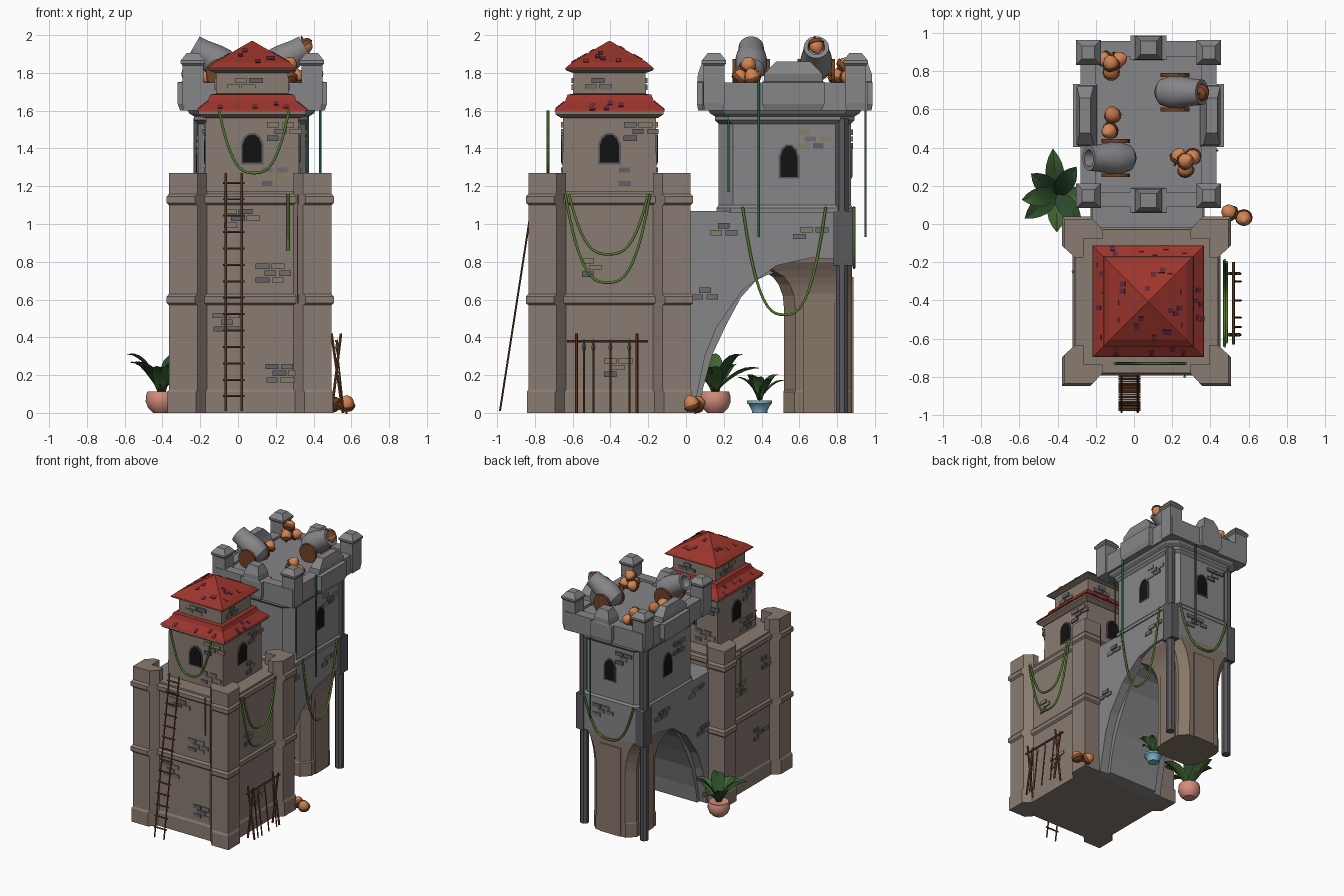
import bpy, bmesh, math, random
from mathutils import Matrix, Vector

if "Cube" in bpy.data.objects:
    bpy.data.objects.remove(bpy.data.objects["Cube"])
random.seed(4)
T = lambda *p: Matrix.Translation(p)
R = lambda deg, ax='Z': Matrix.Rotation(math.radians(deg), 4, ax)

def mat(name, *c):
    m = bpy.data.materials.new(name)
    m.diffuse_color = (*c, 1)
    m.use_nodes = True
    m.node_tree.nodes["Principled BSDF"].inputs["Base Color"].default_value = m.diffuse_color
    return m
TAN, LEGTAN = mat('tan_stone', .25, .20, .165), mat('leg_stone', .24, .18, .14)
GREY, DARK = mat('grey_stone', .24, .24, .25), mat('dark_stone', .10, .10, .11)
RED, PURPLE, BLACK = mat('roof_red', .33, .035, .025), mat('tile_dark', .13, .02, .04), mat('hole', .006, .006, .006)
WOOD, CAP, NUT = mat('wood', .16, .055, .02), mat('cap', .2, .06, .02), mat('nut', .65, .23, .09)
BRICKS = [mat('brick_grey', .12, .12, .13), mat('brick_tan', .25, .21, .14), mat('brick_mid', .16, .15, .15)]
GREENS = [mat('leaf_a', .05, .13, .03), mat('leaf_b', .025, .07, .025)]
VINE, VINE2 = mat('vine', .09, .2, .03), mat('vine_dark', .02, .12, .05)
PINK, BLUE = mat('pot_pink', .65, .27, .2), mat('pot_blue', .2, .45, .55)

def mesh(name, vs, fs, m, M=Matrix(), smooth=False):
    me = bpy.data.meshes.new(name)
    me.from_pydata([M @ Vector(v) for v in vs], [], fs)
    bm = bmesh.new(); bm.from_mesh(me)
    bmesh.ops.recalc_face_normals(bm, faces=bm.faces)
    bm.to_mesh(me); bm.free()
    me.materials.append(m)
    if smooth:
        me.shade_smooth(); me.set_sharp_from_angle(angle=.6)
    o = bpy.data.objects.new(name, me)
    bpy.context.collection.objects.link(o)
    return o

def loft(name, rings, m, M=Matrix(), smooth=False):
    n, k = len(rings[0]), len(rings)
    fs = [(i*n+j, i*n+(j+1) % n, (i+1)*n+(j+1) % n, (i+1)*n+j) for i in range(k-1) for j in range(n)]
    fs += [tuple(range(n))[::-1], tuple(range((k-1)*n, k*n))]
    return mesh(name, [v for r in rings for v in r], fs, m, M, smooth)

def lathe(name, prof, m, M=Matrix(), n=16, smooth=True):
    ring = lambda r, z: [(r*math.cos(2*math.pi*i/n), r*math.sin(2*math.pi*i/n), z) for i in range(n)]
    return loft(name, [ring(max(r, .0005), z) for r, z in prof], m, M, smooth)

def octo(cx, cy, hx, hy, c, z):
    p = [(hx, hy-c), (hx-c, hy), (c-hx, hy), (-hx, hy-c), (-hx, c-hy), (c-hx, -hy), (hx-c, -hy), (hx, c-hy)]
    return [(cx+x, cy+y, z) for x, y in p]

def square(cx, cy, hx, hy, z):
    return [(cx+a*hx, cy+b*hy, z) for a, b in ((1, 1), (-1, 1), (-1, -1), (1, -1))]

def box(name, M, sx, sy, sz, m):
    return loft(name, [square(0, 0, sx/2, sy/2, -sz/2), square(0, 0, sx/2, sy/2, sz/2)], m, M)

def block(name, x0, x1, y0, y1, z0, z1, m):
    return box(name, T((x0+x1)/2, (y0+y1)/2, (z0+z1)/2), x1-x0, y1-y0, z1-z0, m)

def along(p, q):
    return T(*p) @ (Vector(q)-Vector(p)).to_track_quat('Z', 'Y').to_matrix().to_4x4()

def rod(name, p, q, r, m, n=6):
    return lathe(name, [(r, 0), (r, (Vector(q)-Vector(p)).length)], m, along(p, q), n, False)

def tube(name, pts, r, m):
    cu = bpy.data.curves.new(name, 'CURVE')
    cu.dimensions = '3D'; cu.bevel_depth = r; cu.bevel_resolution = 1; cu.use_fill_caps = True
    s = cu.splines.new('POLY'); s.points.add(len(pts)-1)
    for a, p in zip(s.points, pts): a.co = (*p, 1)
    cu.materials.append(m)
    bpy.context.collection.objects.link(bpy.data.objects.new(name, cu))

def swag(p, q, sag):
    pts = [Vector(p).lerp(Vector(q), i/20) - Vector((0, 0, sag*(1-abs(i/10-1)**2.8))) for i in range(21)]
    tube('vine_swag', pts, .008, VINE)

# Front tower: footprint with flared corner piers, plinth and string courses in one loft
CX, CY = .065, -.405
def footprint(o, z):
    a, b, c, d = .43+o, .28+o, .23+o, .375+o
    q = [(d, c), (a, b), (a, a), (b, a), (c, d)]
    return [v for k in range(4) for v in [(R(90*k) @ Vector((x, y, 0))) + Vector((CX, CY, z)) for x, y in q]]
prof = [(0, .008), (.11, .008), (.125, 0), (.57, 0), (.582, .013), (.615, .013), (.63, 0),
        (1.1, 0), (1.112, .013), (1.145, .013), (1.16, 0), (1.175, 0)]
loft('front_tower', [footprint(o, z) for z, o in prof], TAN)
L = [(.43, .43), (.28, .43), (.23, .375), (.23, .33), (.33, .33), (.33, .23), (.375, .23), (.43, .28)]
for k in range(4):
    loft('corner_parapet', [[(x, y, z) for x, y in L] for z in (1.16, 1.27)], TAN, T(CX, CY, 0) @ R(90*k))

# Upper tower with two roofs
RX = .075
sq = lambda h, z: square(RX, CY, h, h, z)
loft('upper_tower', [sq(.25, 1.15), sq(.245, 1.6)], TAN)
loft('lower_eave', [sq(.255, 1.56), sq(.285, 1.58), sq(.285, 1.6)], LEGTAN)
loft('lower_roof', [sq(.292, 1.595), sq(.285, 1.61), sq(.235, 1.65), sq(.222, 1.685), sq(.19, 1.69)], RED)
loft('top_room', [sq(.193, 1.67), sq(.19, 1.83)], TAN)
loft('upper_eave', [sq(.195, 1.8), sq(.234, 1.815), sq(.234, 1.825)], LEGTAN)
loft('upper_roof', [sq(.238, 1.82), sq(.2, 1.855), sq(.002, 1.97)], RED)
for k in range(4):
    for (h0, z0, h1, z1), n in (((.28, 1.612, .237, 1.647), 6), ((.2, 1.854, .05, 1.94), 5)):
        for i in range(n):
            t = random.random()*.9
            h = h0+(h1-h0)*t
            M = T(RX, CY, 0) @ R(90*k) @ T(random.uniform(-.85, .85)*(h-.02), -h, z0+(z1-z0)*t)
            box('roof_tile', M @ R(math.degrees(math.atan2(z1-z0, h0-h1)), 'X'), .026, .03, .012, random.choice((RED, PURPLE)))

# Arch bridge: wide slab, narrower inner rib, flaring chamfered leg
def slab(name, pts, x0, x1, m):
    loft(name, [[(x, y, z) for y, z in pts] for x in (x0, x1)], m)
slab('arch_wall', [(-.035, 0), (.04, 0), (.065, .13), (.1, .3), (.16, .45), (.3, .65), (.48, .78), (.66, .82), (.86, .81),
                   (.88, .79), (.88, 1.07), (-.035, 1.07)], -.22, .36, GREY)
slab('arch_rib', [(0, 0), (.07, 0), (.09, .13), (.14, .31), (.21, .46), (.29, .61), (.37, .70), (.43, .73), (.47, .74),
                  (.6, .9), (0, .9)], -.15, .29, GREY)
def leg_ring(z, o, y0):
    return octo(.065, (y0+.88)/2, .19+o, (.88-y0)/2, .06, z)
loft('arch_leg', [leg_ring(*v) for v in ((0, .005, .515), (.11, .005, .515), (.12, 0, .52), (.54, 0, .52), (.62, .01, .512),
     (.68, .025, .49), (.72, .04, .46), (.75, .055, .41), (.8, .085, .36), (.83, .09, .36))], LEGTAN)
for s in (-1, 1):  # raised panels on the leg
    block('leg_panel', .065+s*.195-.008, .065+s*.195+.008, .62, .79, 0, .66, LEGTAN)
block('leg_panel', -.03, .16, .868, .888, 0, .72, LEGTAN)
for x in (-.2, .34):
    lathe('corner_post', [(.034, 0), (.034, .8), (.038, .8), (.038, 1.56)], DARK, T(x, .825, 0) @ R(22.5), 8, False)
    block('post_bracket', x-.035, x+.035, .78, .885, .78, 1.07, DARK)

# Rear tower shaft, cornice, and battlement
TX, TY = .076, .523
oc = lambda o, z: octo(TX-.004, TY, .285+o, .35+o, .075, z)
loft('rear_tower', [oc(.012, 1.06), oc(.012, 1.085), oc(0, 1.1), oc(0, 1.53), oc(.02, 1.55), oc(.02, 1.57), oc(.045, 1.585),
                    oc(.065, 1.62), oc(.065, 1.65)], GREY)
block('battlement_deck', -.26, .41, .1, .95, 1.63, 1.73, GREY)
for s in (-1, 1):
    block('side_parapet', TX+s*.315-.04, TX+s*.315+.04, .09, .96, 1.6, 1.75, GREY)
    block('end_parapet', -.264, .416, TY+s*.395-.04, TY+s*.395+.04, 1.6, 1.75, GREY)
    # middle merlons with sloped caps
    for x, y, hx, hy in ((TX+s*.332, TY+.045, .063, .165), (TX, TY+s*.4, .095, .065)):
        loft('middle_merlon', [square(x, y, hx*.8, hy*.9, 1.6), square(x, y, hx, hy, 1.635), square(x, y, hx, hy, 1.75),
             square(x-s*.012*(hx < hy), y, hx*.75, hy*.95, 1.755), square(x, y, hx*.7, hy*.93, 1.795),
             square(x, y, hx*.45, hy*.55, 1.86)], GREY)
    for t in (-1, 1):
        x, y = TX+s*.315, TY+t*.375
        loft('corner_merlon', [square(x, y, h, h, z) for h, z in ((.05, 1.6), (.056, 1.64), (.056, 1.84), (.065, 1.85),
             (.065, 1.865), (.033, 1.905))], GREY)

# Arched windows; wall frame: local -y points out, angle 0 front, 90 right, 180 back, 270 left
def wall(x, y, z, a): return T(x, y, z) @ R(a)
def window(x, y, z, a, w, h, m):
    for nm, g, d, mm in (('window_frame', .01, .006, m), ('window_hole', 0, .009, BLACK)):
        W, H = w/2+g, h+g
        p = [(-W, -g), (W, -g), (W, H*.62), (W*.75, H*.85), (W*.3, H*.98), (-W*.3, H*.98), (-W*.75, H*.85), (-W, H*.62)]
        loft(nm, [[(u, .03, v) for u, v in p], [(u, -d, v) for u, v in p]], mm, wall(x, y, z, a))
for k in range(4):
    d = R(90*k) @ Vector((0, -.247, 0))
    window(RX+d.x, CY+d.y, 1.325, 90*k, .1, .15, DARK)
for x, y, a in ((.357, .545, 90), (TX, .873, 180), (-.213, .545, 270)):
    window(x, y, 1.25, a, .09, .165, DARK)

# Loose brick patches
def patch(x, y, z, a, rows=3):
    for r in range(rows):
        for c in range(random.choice((1, 2, 2))):
            w = random.uniform(.055, .075)
            M = wall(x, y, z, a) @ T((c-.5)*.08+(r % 2)*.04, 0, (r-1)*.036)
            box('brick', M, w, .016, .028, random.choice(BRICKS))
for u, z in ((.17, .74), (-.06, .48), (.22, .21), (.0, 1.03)): patch(u, -.78, z, 0)
for u, z in ((-.48, .77), (-.36, .24)): patch(.44, u, z, 90)
for u, z in ((-.5, .4), (-.25, .85), (-.6, .95)): patch(-.31, u, z, 270)
for y, z in ((.2, .99), (.1, .65), (.64, .97)):
    patch(.36, y, z, 90, 2); patch(-.22, y, z, 270, 2)
patch(.355, .66, 1.45, 90); patch(-.215, .4, 1.42, 270); patch(-.05, .875, 1.45, 180); patch(.15, .88, .98, 180)
for k in range(4):
    for h, u, z, n in ((.248, .15, 1.49, 3), (.248, .12, 1.25, 3), (.192, -.06, 1.76, 2)):
        d = R(90*k) @ Vector((u, -h, 0))
        patch(RX+d.x, CY+d.y, z, 90*k, n)

# Vines
swag((-.1, -.73, 1.6), (.27, -.73, 1.6), .33)
swag((.475, -.64, 1.16), (.475, -.19, 1.16), .47)
swag((.485, -.62, 1.16), (.485, -.2, 1.16), .32)
swag((.375, .3, 1.09), (.375, .74, 1.09), .57)
swag((-.15, .89, 1.09), (.3, .89, 1.09), .32)
for x, y, z0, z1, m in ((.265, -.8, .86, 1.16, VINE), (.32, -.8, .58, 1.16, VINE2), (.37, .225, 1.17, 1.6, VINE2),
                        (.435, .385, .93, 1.76, VINE2), (.2, .95, .93, 1.6, VINE2), (-.32, -.25, .8, 1.16, VINE)):
    tube('hanging_vine', [(x, y, z0), (x, y, z1)], .007, m)

# Ladder
lad = lambda x, t: (x, -.985+.195*t, .01+1.26*t)
for x in (-.065, .02): rod('ladder_rail', lad(x, 0), lad(x, 1), .006, WOOD)
for i in range(14): rod('ladder_rung', lad(-.08, (i+.9)/14.5), lad(.035, (i+.9)/14.5), .006, WOOD)

# Weapon rack with spears
for y in (-.58, -.26):
    rod('rack_post', (.495, y, .42), (.555, y, 0), .008, WOOD)
    rod('rack_post', (.545, y, .42), (.495, y, 0), .008, WOOD)
rod('rack_bar', (.52, -.63, .38), (.52, -.2, .38), .008, WOOD)
for y in (-.54, -.49, -.4, -.3):
    rod('spear_shaft', (.56, y, 0), (.525, y, .33), .005, WOOD)
    lathe('spear_head', [(.003, 0), (.011, .025), (0, .075)], DARK, T(.525, y, .32), 4, False)

# Acorns
def acorn(x, y, z, tilt=None, s=1):
    M = T(x, y, z) @ R(random.uniform(0, 360)) @ R(random.uniform(100, 165) if tilt is None else tilt, 'X') @ Matrix.Scale(s, 4)
    lathe('acorn_nut', [(0, -.052), (.01, -.046), (.032, -.03), (.041, -.005), (.038, .015)], NUT, M, 12)
    lathe('acorn_cap', [(.046, .006), (.046, .014), (.035, .03), (.012, .038), (.006, .04), (.005, .056), (0, .057)], CAP, M, 12)
for x, y, n in ((-.12, .84, 4), (.27, .33, 4), (-.12, .53, 2)):
    for i in range(min(n, 3)):
        a = 2.1*i+.5 if n > 2 else math.pi*i+1.4
        acorn(x+.043*math.cos(a), y+.043*math.sin(a), 1.778)
    if n > 3: acorn(x, y, 1.84)
acorn(.5, .06, .047); acorn(.575, .03, .047)

# Cannons on wheels
def cannon(x, y, s):
    lathe('cannon_barrel', [(0, -.02), (.04, -.015), (.07, .01), (.086, .07), (.084, .12), (.07, .2), (.067, .25), (.045, .25),
          (.04, .19), (0, .19)], GREY, along((x, y, 1.81), (x+s*.86, y, 2.31)), 18)
    for d in (-.09, .09):
        rod('cannon_wheel', (x+s*.075, y+d-.01, 1.8), (x+s*.075, y+d+.01, 1.8), .075, WOOD, 14)
    rod('cannon_axle', (x+s*.075, y-.1, 1.8), (x+s*.075, y+.1, 1.8), .018, CAP)
cannon(-.02, .345, -1)
cannon(.14, .69, 1)
acorn(.355, .69, 1.945, 25, .95)

# Potted plants with folded arching leaves
def plant(x, y, s, prof, m, n, reach, high, wide):
    lathe('plant_pot', prof, m, T(x, y, 0), 14)
    for i in range(n):
        r, h = reach*random.uniform(.7, 1.1), high*random.uniform(.7, 1.1)
        vs = []
        for j in range(7):
            t = j/6
            w = wide*math.sin(math.pi*min(1, .12+t*.88))**.8 if j < 6 else .001
            z = prof[-1][1] + h*(1.5*t-.75*t*t)
            vs += [(r*t, -w, z+w*.4), (r*t, 0, z), (r*t, w, z+w*.4)]
        fs = [(3*j+c, 3*j+c+1, 3*j+c+4, 3*j+c+3) for j in range(6) for c in (0, 1)]
        mesh('plant_leaf', vs, fs, GREENS[i % 2], T(x, y, 0) @ R(360*i/n+random.uniform(-12, 12)), True)
plant(-.405, .155, 1, [(.045, 0), (.07, .025), (.084, .06), (.082, .09), (.075, .112), (.06, .105)], PINK, 8, .22, .25, .05)
plant(.14, .39, 1, [(.042, 0), (.042, .012), (.06, .045), (.068, .05), (.068, .065), (.055, .065)], BLUE, 8, .125, .17, .03)
